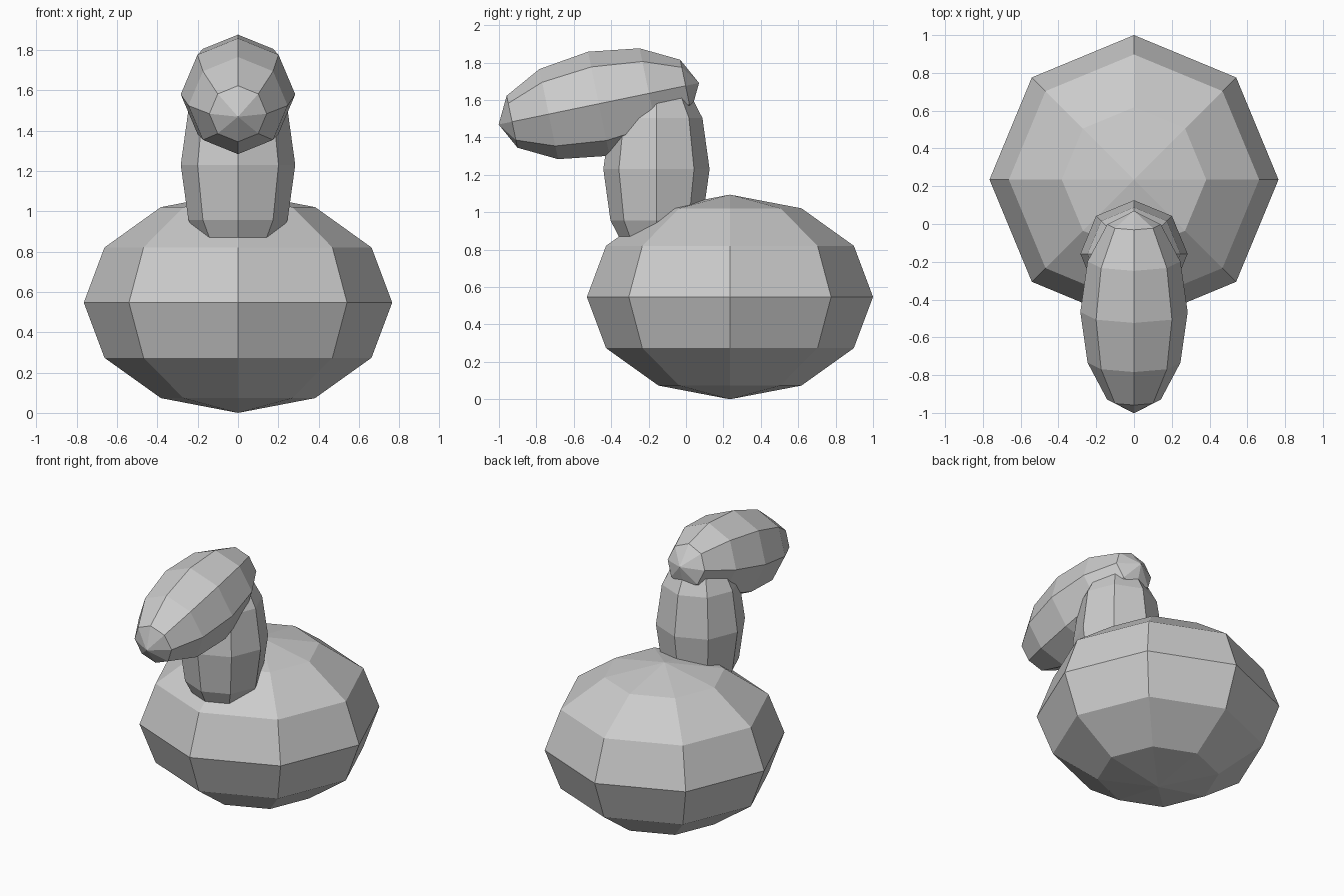
import bpy
import math

if "Cube" in bpy.data.objects:
    bpy.data.objects.remove(bpy.data.objects["Cube"])


def ellipsoid(name, centre, radius, half_length, tilt=0.0):
    """Low-poly eight-sided ellipsoid, long axis along local z."""
    bpy.ops.mesh.primitive_uv_sphere_add(
        segments=8, ring_count=6, radius=1.0,
        location=centre, rotation=(tilt, 0, 0))
    obj = bpy.context.object
    obj.name = name
    obj.scale = (radius, radius, half_length)
    bpy.ops.object.transform_apply(location=False, rotation=False, scale=True)
    bpy.ops.object.shade_flat()
    return obj


# Squashed round body
ellipsoid("body", (0, 0.235, 0.547), 0.765, 0.547)

# Upright neck sunk into the body
ellipsoid("neck", (0, -0.158, 1.23), 0.284, 0.547)

# Head lying forward over the neck, nose dipped
ellipsoid("head", (0, -0.466, 1.58), 0.284, 0.547, math.radians(-78.3))
